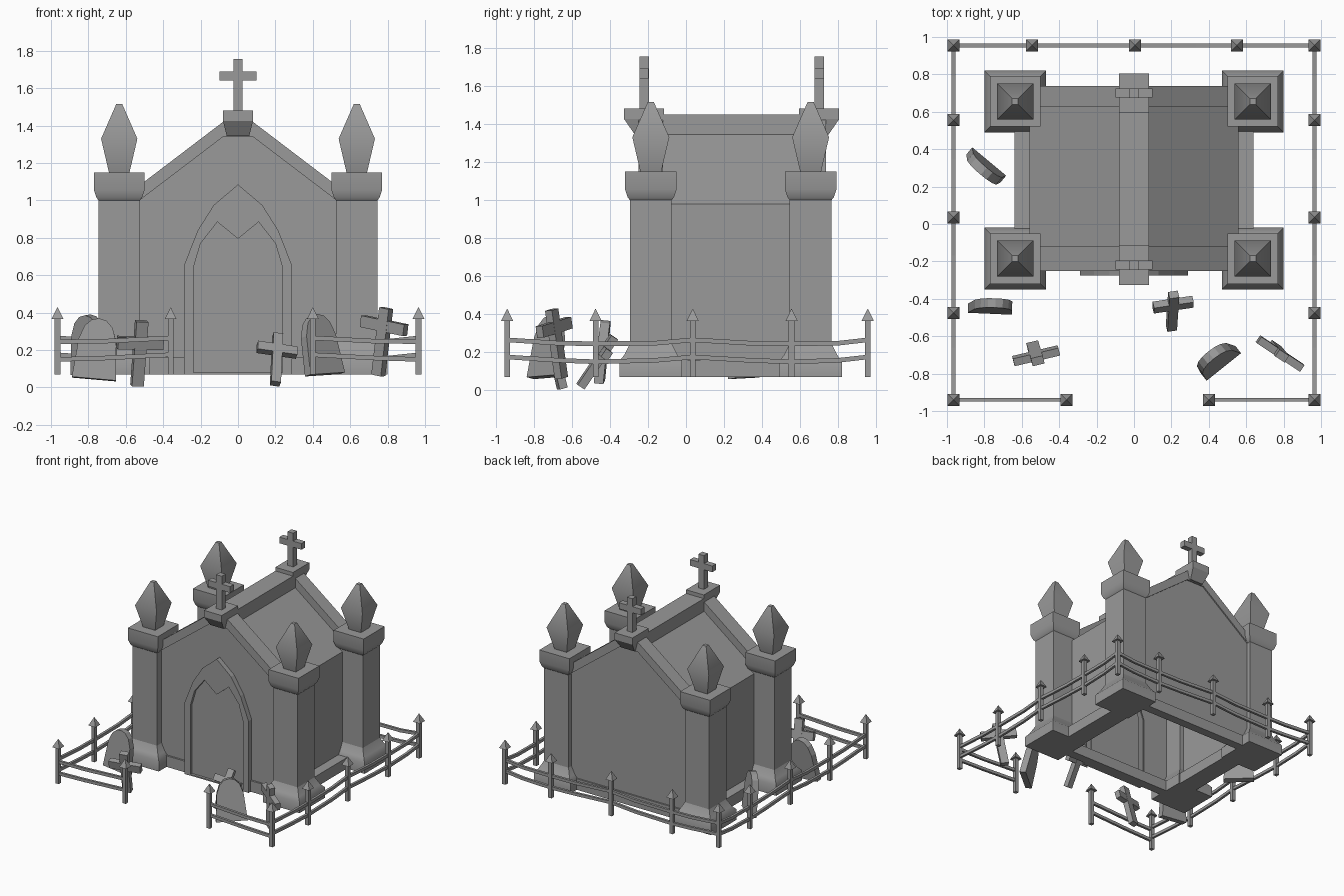
import bpy, bmesh, math
from mathutils import Matrix, Vector

cube = bpy.data.objects.get("Cube")
if cube:
    bpy.data.objects.remove(cube, do_unlink=True)

stone = bpy.data.materials.new("grey_stone")
stone.use_nodes = True
GREY = (0.32, 0.32, 0.32, 1)
stone.diffuse_color = GREY
stone.node_tree.nodes["Principled BSDF"].inputs["Base Color"].default_value = GREY


def finish(name, bm, matrix=None, smooth=None):
    bmesh.ops.recalc_face_normals(bm, faces=bm.faces)
    mesh = bpy.data.meshes.new(name)
    bm.to_mesh(mesh)
    bm.free()
    mesh.materials.append(stone)
    ob = bpy.data.objects.new(name, mesh)
    bpy.context.collection.objects.link(ob)
    if matrix:
        ob.matrix_world = matrix
    if smooth:
        bpy.ops.object.select_all(action='DESELECT')
        ob.select_set(True)
        bpy.context.view_layer.objects.active = ob
        bpy.ops.object.shade_smooth_by_angle(angle=math.radians(smooth))
    return ob


def add_box(bm, x0, x1, y0, y1, z0, z1):
    size = Matrix.Diagonal((x1 - x0, y1 - y0, z1 - z0, 1))
    mid = Matrix.Translation(((x0 + x1) / 2, (y0 + y1) / 2, (z0 + z1) / 2))
    bmesh.ops.create_cube(bm, size=1, matrix=mid @ size)


def box(name, *limits):
    bm = bmesh.new()
    add_box(bm, *limits)
    return finish(name, bm)


def square_lathe(name, profile, at, smooth=None):
    """Stack of rectangular sections given as (half x, half y, z)."""
    bm = bmesh.new()
    rings = [[bm.verts.new((sx * hx, sy * hy, z)) for sx, sy in
              ((-1, -1), (1, -1), (1, 1), (-1, 1))] for hx, hy, z in profile]
    for a, b in zip(rings, rings[1:]):
        for i in range(4):
            j = (i + 1) % 4
            bm.faces.new((a[i], a[j], b[j], b[i]))
    bm.faces.new(rings[0])
    bm.faces.new(rings[-1])
    return finish(name, bm, Matrix.Translation(at), smooth)


def prism(name, outline, y0, y1, matrix=None):
    """Outline in x and z, extruded along y."""
    bm = bmesh.new()
    face = bm.faces.new([bm.verts.new((x, y0, z)) for x, z in outline])
    new = bmesh.ops.extrude_face_region(bm, geom=[face], use_keep_orig=True)
    verts = [v for v in new["geom"] if isinstance(v, bmesh.types.BMVert)]
    bmesh.ops.translate(bm, verts=verts, vec=(0, y1 - y0, 0))
    return finish(name, bm, matrix)


def mirrored(half):
    return half + [(-x, z) for x, z in reversed(half) if x > 0]


def pose(at, turn, lean, roll):
    return (Matrix.Translation(at) @ Matrix.Rotation(math.radians(turn), 4, 'Z')
            @ Matrix.Rotation(math.radians(lean), 4, 'X')
            @ Matrix.Rotation(math.radians(roll), 4, 'Y'))


GROUND = 0.07
FRONT, BACK = -0.235, 0.727

# Main body with gabled top, open underneath
body = prism("crypt_body", mirrored([(0.56, GROUND), (0.56, 0.98), (0, 1.405)]), FRONT, BACK)
bm = bmesh.new()
bm.from_mesh(body.data)
under = [f for f in bm.faces if all(v.co.z < GROUND + 0.01 for v in f.verts)]
bmesh.ops.delete(bm, geom=under, context='FACES_ONLY')
bm.to_mesh(body.data)
bm.free()

# Low plinth ring
bm = bmesh.new()
for s in (-1, 1):
    add_box(bm, *sorted((s * 0.48, s * 0.64)), FRONT, BACK, GROUND, 0.16)
add_box(bm, -0.5, 0.5, FRONT - 0.015, FRONT + 0.06, GROUND, 0.16)
add_box(bm, -0.5, 0.5, BACK - 0.06, BACK + 0.012, GROUND, 0.16)
finish("plinth", bm)

# Gable copings and ridge beam
coping = [(0.56, 0.975), (0.56, 1.055), (0.08, 1.42), (-0.08, 1.42),
          (-0.56, 1.055), (-0.56, 0.975), (-0.08, 1.34), (0.08, 1.34)]
prism("front_coping", coping, FRONT - 0.015, -0.12)
prism("back_coping", coping, 0.625, BACK + 0.01)
box("ridge_beam", -0.08, 0.08, FRONT + 0.01, BACK - 0.01, 1.33, 1.45)

# Roof crosses on tapered pedestals
for label, y in (("front", -0.22), ("back", 0.70)):
    square_lathe(label + "_cross_pedestal",
                 [(0.06, 0.05, 1.345), (0.08, 0.105, 1.425), (0.08, 0.105, 1.48)], (0, y, 0))
    box(label + "_cross_shaft", -0.025, 0.025, y - 0.025, y + 0.025, 1.47, 1.755)
    box(label + "_cross_bar", -0.1, 0.1, y - 0.024, y + 0.024, 1.64, 1.69)

# Corner pillars
for side, x in (("right", -0.635), ("left", 0.635)):
    for end, y in (("front", -0.185), ("back", 0.655)):
        name = end + "_" + side
        at = (x, y, 0)
        sections = {
            "_pillar_base": [(0.165, GROUND), (0.165, 0.155), (0.14, 0.185), (0.11, 0.245)],
            "_pillar_shaft": [(0.11, 0.2), (0.11, 1.02)],
            "_pillar_cap": [(0.11, 1.0), (0.122, 1.015), (0.135, 1.055), (0.135, 1.15)],
            "_finial": [(0.055, 1.15), (0.097, 1.33), (0.016, 1.515)]}
        for part, rows in sections.items():
            square_lathe(name + part, [(h, h, z) for h, z in rows], at, 45)

# Pointed doorway: frame around a recessed panel
outer = [(0.288, GROUND), (0.288, 0.655), (0.215, 0.84), (0.13, 0.975), (0, 1.085)]
inner = [(0.237, GROUND), (0.237, 0.645), (0.2, 0.77), (0.11, 0.885), (0, 0.795)]
prism("door_panel", mirrored(inner), FRONT - 0.018, FRONT + 0.01)
bm = bmesh.new()
for s in (-1, 1):
    for i in range(len(outer) - 1):
        quad = [outer[i], outer[i + 1], inner[i + 1], inner[i]]
        f, b = ([bm.verts.new((s * x, y, z)) for x, z in quad] for y in (-0.276, FRONT + 0.01))
        bm.faces.new(f)
        for j in (0, 2):
            bm.faces.new((f[j], f[j + 1], b[j + 1], b[j]))
bmesh.ops.remove_doubles(bm, verts=bm.verts, dist=0.0001)
finish("door_frame", bm)
box("door_sill", -0.288, 0.288, -0.274, FRONT, GROUND, 0.08)

# Fence posts
E = 0.965
ys = [-0.94, -0.475, 0.035, 0.555, 0.955]
xs = [-E, -0.545, 0.005, 0.55, E]
runs = [[(-0.36, ys[0]), (-E, ys[0])], [(0.40, ys[0]), (E, ys[0])],
        [(-E, y) for y in ys], [(E, y) for y in ys], [(x, ys[-1]) for x in xs]]
for x, y in sorted({p for run in runs for p in run}):
    square_lathe("fence_post", [(0.015, 0.015, GROUND), (0.015, 0.015, 0.37)], (x, y, 0))
    square_lathe("fence_spike", [(0.032, 0.032, 0.365), (0.001, 0.001, 0.428)], (x, y, 0))


# Crooked fence rails
def rail(name, points):
    bm = bmesh.new()
    for a, b in zip(points, points[1:]):
        a, b = Vector(a), Vector(b)
        d = b - a
        turn = d.to_track_quat('X', 'Z').to_matrix().to_4x4()
        bmesh.ops.create_cube(bm, size=1, matrix=Matrix.Translation((a + b) / 2) @ turn
                              @ Matrix.Diagonal((d.length, 0.02, 0.024, 1)))
    finish(name, bm)


for run in runs:
    for name, z, sag in (("upper_rail", 0.265, 0.02), ("lower_rail", 0.175, 0.025)):
        path = []
        for i, (x, y) in enumerate(run):
            if i:
                px, py = run[i - 1]
                path.append((px * 0.4 + x * 0.6, py * 0.4 + y * 0.6, z - 0.018))
            path.append((x, y, z - sag * (i % 2)))
        rail(name, path)

# Headstones
slab = mirrored([(0.118, 0), (0.1, 0.21), (0.075, 0.28), (0.04, 0.315), (0, 0.325)])
for at, turn, lean, roll in (((-0.77, -0.455, 0.045), -2, -6, 5),
                             ((-0.79, 0.315, 0.065), -40, 6, 2),
                             ((0.465, -0.745, 0.07), 38, -12, -3)):
    prism("headstone", slab, -0.025, 0.025, pose(at, turn, lean, roll))

# Leaning grave crosses: position, turn, lean, roll, height, bar height, bar half, width
for at, turn, lean, roll, h, bar, half, w in (
        ((-0.54, -0.65, 0.01), 13, 14, 1, 0.355, 0.235, 0.125, 0.065),
        ((0.2, -0.555, 0.02), 14, -33, 10, 0.315, 0.22, 0.108, 0.052),
        ((0.75, -0.655, 0.065), -34, 3, 10, 0.365, 0.27, 0.14, 0.062)):
    bm = bmesh.new()
    add_box(bm, -w / 2, w / 2, -0.022, 0.022, 0, h)
    add_box(bm, -half, half, -0.021, 0.021, bar - w / 2, bar + w / 2)
    finish("grave_cross", bm, pose(at, turn, lean, roll))
